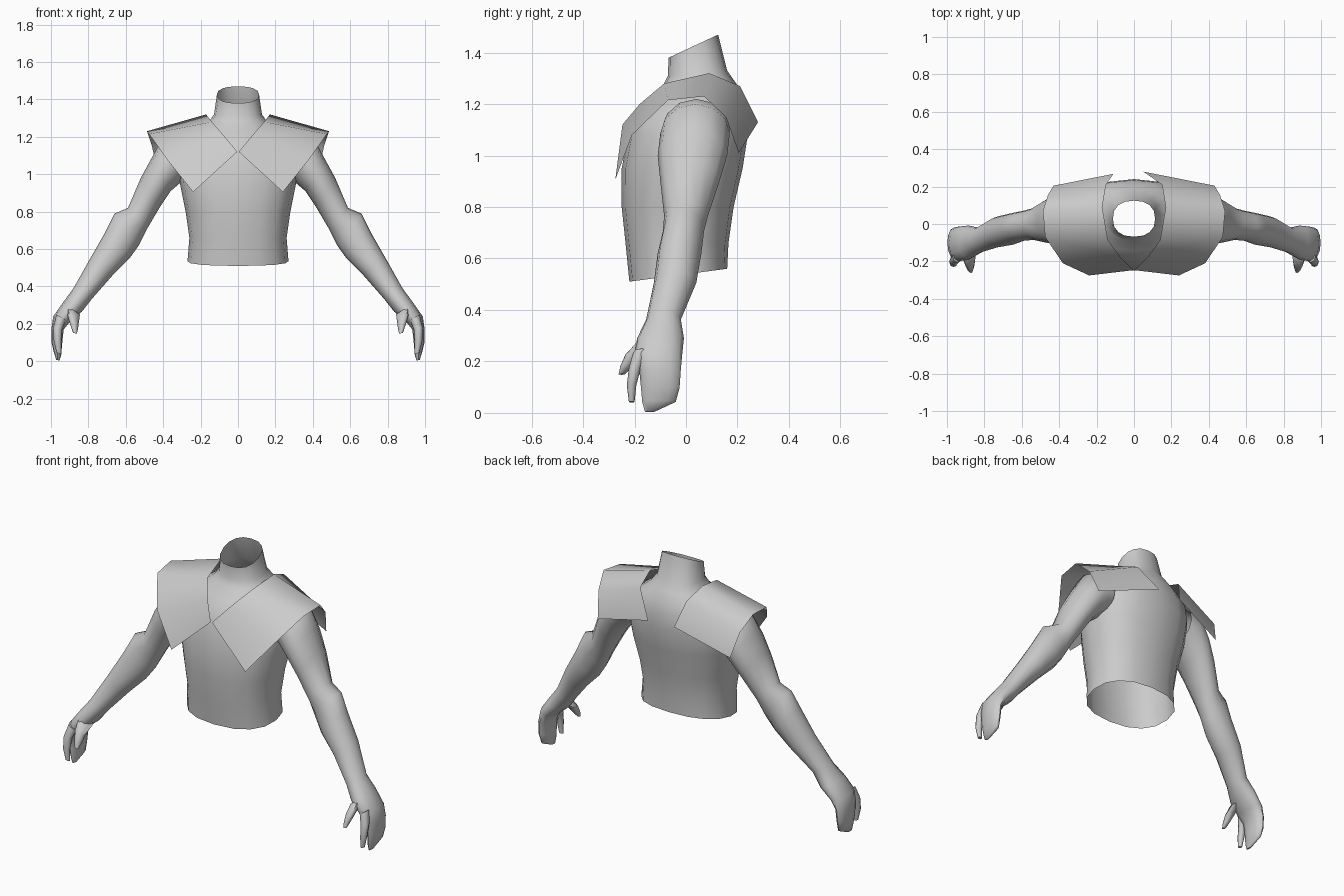
import bpy, bmesh, math
from mathutils import Vector

grey = bpy.data.materials.new("plain grey")
grey.diffuse_color = (0.6, 0.6, 0.6, 1)


def spow(v, p):
    return math.copysign(abs(v) ** p, v)


def loft(name, rings, closed=True, cap_start=False, cap_end=False, ref=None, angle=60):
    """Skin a list of point rings into a smooth-shaded object."""
    bm = bmesh.new()
    rows = [[bm.verts.new(p) for p in ring] for ring in rings]
    n = len(rows[0])
    for a, b in zip(rows, rows[1:]):
        for i in range(n if closed else n - 1):
            j = (i + 1) % n
            bm.faces.new((a[i], a[j], b[j], b[i]))
    if cap_start:
        bm.faces.new(rows[0])
    if cap_end:
        bm.faces.new(rows[-1])
    bmesh.ops.recalc_face_normals(bm, faces=bm.faces)
    bm.normal_update()
    # Make the skin face away from its middle
    mid = Vector(ref) if ref else sum((v.co for v in bm.verts), Vector()) / len(bm.verts)
    if sum(f.normal.dot(f.calc_center_median() - mid) * f.calc_area() for f in bm.faces) < 0:
        bmesh.ops.reverse_faces(bm, faces=bm.faces)
    me = bpy.data.meshes.new(name)
    bm.to_mesh(me)
    bm.free()
    me.materials.append(grey)
    ob = bpy.data.objects.new(name, me)
    bpy.context.collection.objects.link(ob)
    bpy.ops.object.select_all(action='DESELECT')
    bpy.context.view_layer.objects.active = ob
    ob.select_set(True)
    bpy.ops.object.shade_smooth_by_angle(angle=math.radians(angle))
    return ob


# Torso and neck: open tube, rows of (z front, z back, half width, y front, y back)
torso_rows = [
    (0.51, 0.56, 0.27, -0.22, 0.16),
    (0.66, 0.66, 0.26, -0.235, 0.165),
    (0.80, 0.80, 0.28, -0.25, 0.185),
    (0.95, 0.95, 0.31, -0.25, 0.22),
    (1.08, 1.08, 0.32, -0.225, 0.24),
    (1.15, 1.17, 0.30, -0.20, 0.235),
    (1.22, 1.23, 0.23, -0.145, 0.22),
    (1.27, 1.28, 0.16, -0.09, 0.195),
    (1.31, 1.33, 0.128, -0.07, 0.16),
    (1.38, 1.47, 0.113, -0.068, 0.125),
]


def torso_ring(row, n=16):
    zf, zb, hw, yf, yb = row
    pts = []
    for i in range(n):
        t = 2 * math.pi * i / n
        s = spow(math.sin(t), 0.85)
        pts.append((hw * spow(math.cos(t), 0.85),
                    (yf + yb) / 2 + (yb - yf) / 2 * s,
                    (zf + zb) / 2 + (zb - zf) / 2 * s))
    return pts


loft("torso", [torso_ring(r) for r in torso_rows])


# Limb rings: (outer x, outer z, inner x, inner z, y front, y back)
def limb_ring(sec, side, n):
    ox, oz, ix, iz, y0, y1 = sec
    pts = []
    for i in range(n):
        t = 2 * math.pi * i / n
        c, s = math.cos(t), math.sin(t)
        pts.append((side * ((ox + ix) / 2 + (ox - ix) / 2 * c),
                    (y0 + y1) / 2 + (y1 - y0) / 2 * s,
                    (oz + iz) / 2 + (oz - iz) / 2 * c))
    return pts


arm = [
    (0.29, 1.22, 0.27, 0.99, -0.09, 0.17),
    (0.40, 1.20, 0.29, 0.97, -0.10, 0.17),
    (0.46, 1.09, 0.36, 0.91, -0.11, 0.16),
    (0.52, 0.98, 0.42, 0.82, -0.10, 0.13),
    (0.588, 0.82, 0.485, 0.71, -0.085, 0.085),
    (0.66, 0.79, 0.53, 0.62, -0.09, 0.07),
    (0.71, 0.69, 0.58, 0.55, -0.11, 0.06),
    (0.79, 0.55, 0.67, 0.46, -0.125, 0.04),
    (0.88, 0.39, 0.78, 0.335, -0.155, -0.02),
    (0.935, 0.315, 0.835, 0.265, -0.19, -0.008),
    (0.988, 0.24, 0.90, 0.21, -0.20, -0.015),
    (0.998, 0.17, 0.932, 0.17, -0.182, -0.02),
    (0.997, 0.10, 0.94, 0.095, -0.175, -0.025),
    (0.985, 0.05, 0.945, 0.035, -0.17, -0.04),
    (0.972, 0.008, 0.955, 0.003, -0.16, -0.12),
]
index_finger = [
    (0.97, 0.25, 0.92, 0.22, -0.205, -0.14),
    (0.988, 0.18, 0.94, 0.17, -0.222, -0.175),
    (0.985, 0.11, 0.945, 0.105, -0.23, -0.193),
    (0.97, 0.045, 0.945, 0.04, -0.222, -0.2),
]
thumb = [
    (0.92, 0.30, 0.845, 0.25, -0.19, -0.10),
    (0.91, 0.24, 0.85, 0.215, -0.235, -0.165),
    (0.895, 0.19, 0.855, 0.175, -0.255, -0.205),
    (0.882, 0.152, 0.862, 0.148, -0.262, -0.238),
]

# Cape halves: outer edge and neckline, both running front to back
cape_outer = [(0.24, -0.275, 0.905), (0.38, -0.21, 1.08), (0.475, -0.07, 1.215),
              (0.487, 0.07, 1.23), (0.46, 0.155, 1.15), (0.43, 0.205, 1.01)]
cape_neck = [(0.004, -0.247, 1.12), (0.07, -0.18, 1.20), (0.14, -0.085, 1.28),
             (0.17, 0.09, 1.32), (0.15, 0.21, 1.27)]

for side, word, back_x, back_y in ((1, "right", 0.05, 0.28), (-1, "left", 0.11, 0.268)):
    loft(word + "_arm", [limb_ring(s, side, 12) for s in arm], cap_end=True)
    loft(word + "_index_finger", [limb_ring(s, side, 8) for s in index_finger],
         cap_start=True, cap_end=True)
    loft(word + "_thumb", [limb_ring(s, side, 8) for s in thumb],
         cap_start=True, cap_end=True)
    neck = cape_neck + [(back_x, back_y, 1.13)]
    edges = [[(side * x, y, z) for x, y, z in line] for line in (neck, cape_outer)]
    loft(word + "_cape", edges, closed=False, ref=(side * 0.2, 0, 0.9), angle=50)
